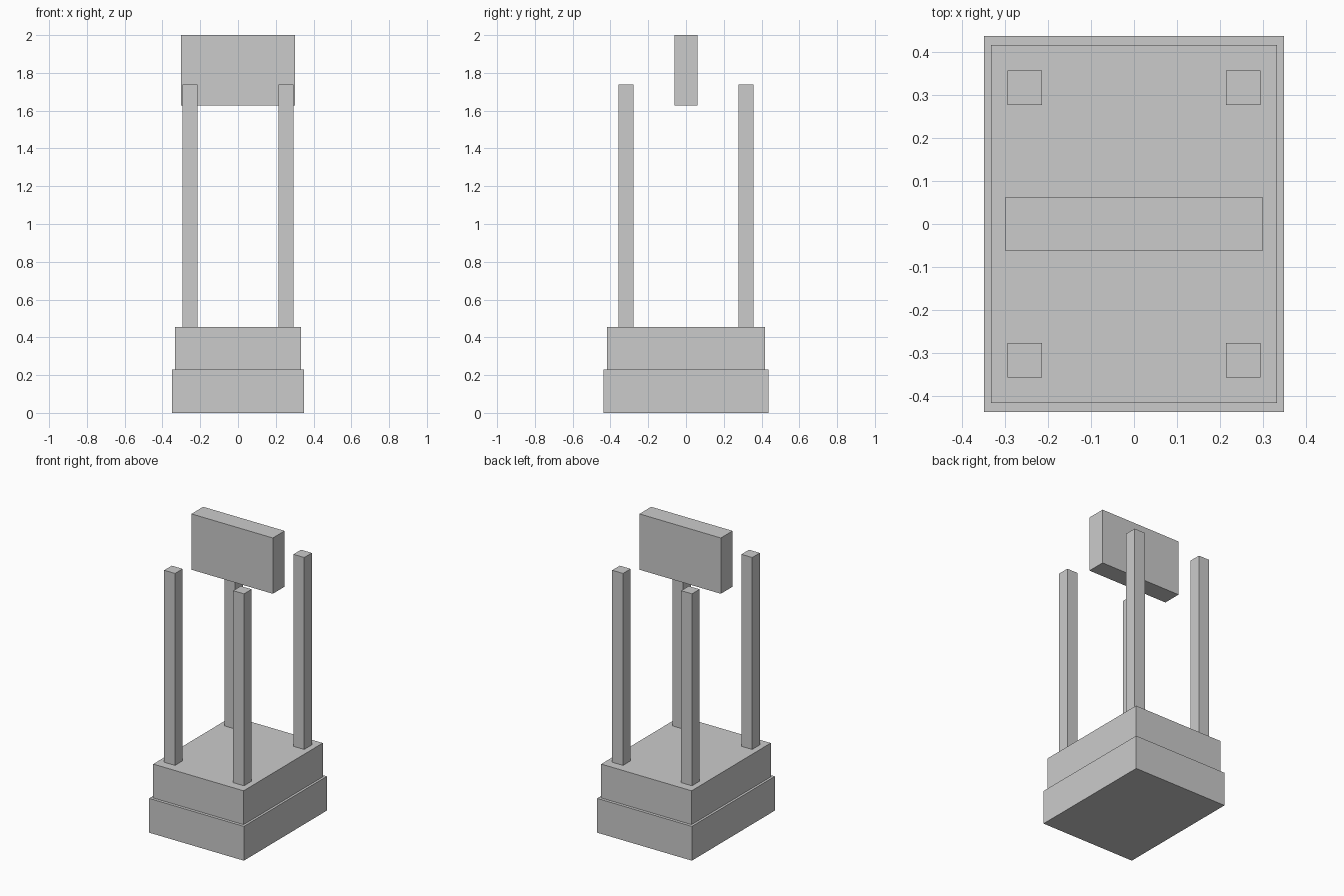
import bpy

if "Cube" in bpy.data.objects:
    bpy.data.objects.remove(bpy.data.objects["Cube"])

grey = bpy.data.materials.new("light grey")
grey.diffuse_color = (0.6, 0.6, 0.6, 1.0)
grey.use_nodes = True
grey.node_tree.nodes["Principled BSDF"].inputs["Base Color"].default_value = grey.diffuse_color


def box(name, cx, cy, half_x, half_y, z0, z1):
    """Axis-aligned box from centre, half sizes and height range."""
    bpy.ops.mesh.primitive_cube_add(size=1, location=(cx, cy, (z0 + z1) / 2))
    ob = bpy.context.object
    ob.name = name
    ob.scale = (2 * half_x, 2 * half_y, z1 - z0)
    bpy.ops.object.transform_apply(location=False, rotation=False, scale=True)
    ob.data.materials.append(grey)
    return ob


# Stepped base
box("lower_base", 0, 0, 0.35, 0.438, 0, 0.229)
box("upper_base", 0, 0, 0.334, 0.418, 0.229, 0.455)

# Four corner posts
for side, sx in (("left", -1), ("right", 1)):
    for end, sy in (("front", -1), ("back", 1)):
        box(f"{end}_{side}_post", sx * 0.255, sy * 0.318, 0.04, 0.04, 0.455, 1.738)

# Floating top panel
box("top_panel", 0, 0, 0.301, 0.062, 1.627, 2.0)
